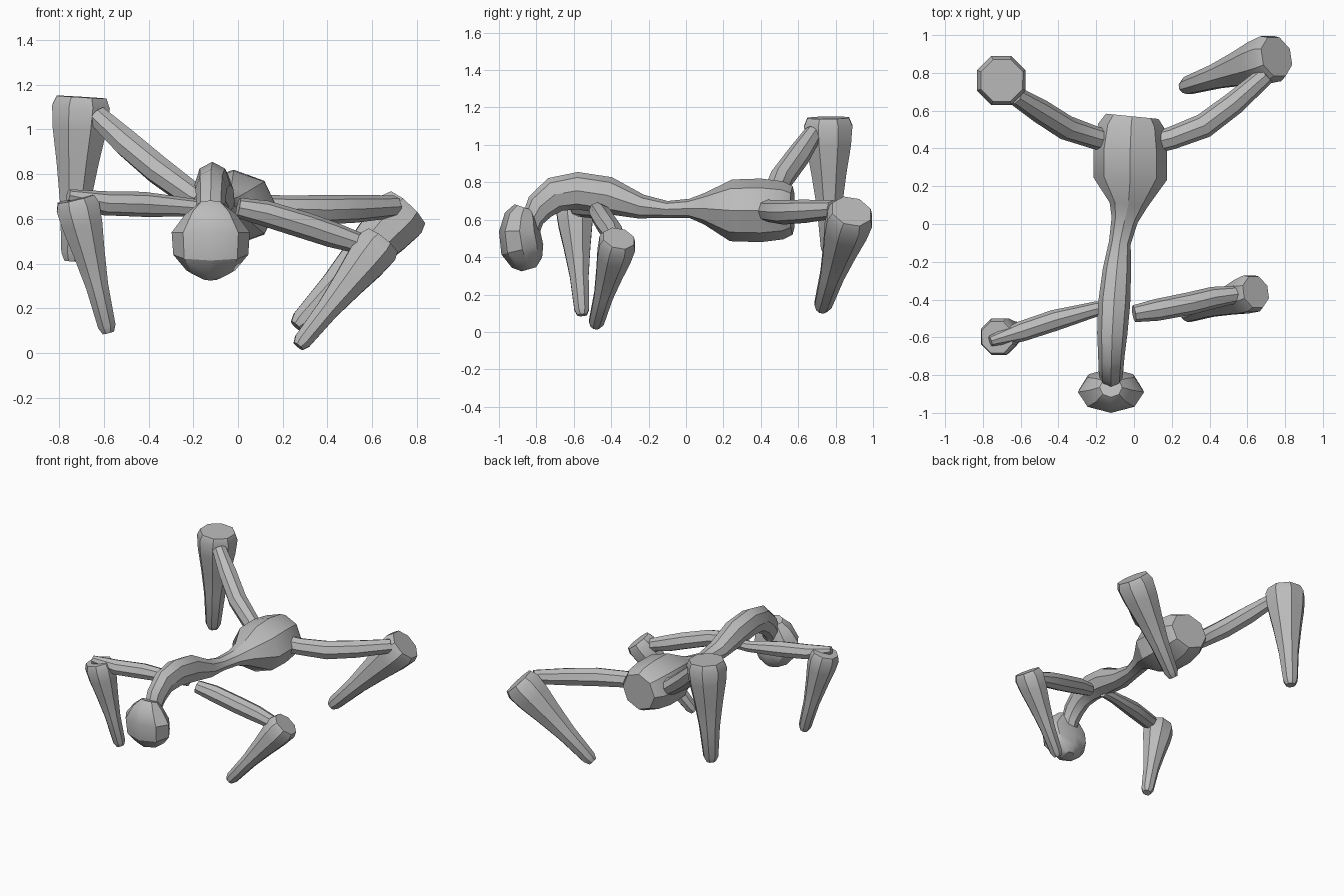
import bpy, bmesh, math
from mathutils import Vector

if "Cube" in bpy.data.objects:
    bpy.data.objects.remove(bpy.data.objects["Cube"])

SIDES = 8
grey = bpy.data.materials.new("grey")
grey.diffuse_color = (0.5, 0.5, 0.5, 1)
grey.use_nodes = True
grey.node_tree.nodes["Principled BSDF"].inputs["Base Color"].default_value = grey.diffuse_color


def loft(name, rings, side_ref=None, phase=0.0):
    """Octagonal tube; each ring is (centre, side radius, up radius)."""
    bm = bmesh.new()
    centres = [Vector(r[0]) for r in rings]
    loops = []
    for i, (c, rs, ru) in enumerate(rings):
        tangent = (centres[min(i + 1, len(rings) - 1)] - centres[max(i - 1, 0)]).normalized()
        if side_ref:
            side = Vector(side_ref)
            side = (side - tangent * side.dot(tangent)).normalized()
        else:
            side = tangent.cross(Vector((0, 0, 1))).normalized()
        up = side.cross(tangent)
        loop = []
        for k in range(SIDES):
            a = 2 * math.pi * k / SIDES + phase
            loop.append(bm.verts.new(centres[i] + side * rs * math.cos(a) + up * ru * math.sin(a)))
        loops.append(loop)
    for a, b in zip(loops, loops[1:]):
        for k in range(SIDES):
            n = (k + 1) % SIDES
            bm.faces.new((a[k], a[n], b[n], b[k]))
    bm.faces.new(loops[0])
    bm.faces.new(loops[-1])
    bmesh.ops.recalc_face_normals(bm, faces=bm.faces)
    mesh = bpy.data.meshes.new(name)
    bm.to_mesh(mesh)
    bm.free()
    mesh.materials.append(grey)
    obj = bpy.data.objects.new(name, mesh)
    bpy.context.collection.objects.link(obj)
    bpy.ops.object.select_all(action='DESELECT')
    obj.select_set(True)
    bpy.context.view_layer.objects.active = obj
    bpy.ops.object.shade_smooth_by_angle(angle=math.radians(32))
    return obj


def lower_leg(name, knee, foot, radius, foot_radius):
    """Tapered shin with a bevelled knee cap and a blunt foot."""
    knee, foot = Vector(knee), Vector(foot)
    profile = [(0, radius * .86), (.06, radius), (.2, radius * .93), (.4, radius * .73),
               (.65, radius * .52), (.95, foot_radius), (1, foot_radius * .65)]
    loft(name, [(knee.lerp(foot, t), r, r) for t, r in profile],
         side_ref=(0, 1, 0), phase=math.pi / 8)


def upper_leg(name, path):
    loft(name, [(p[:3], p[3], p[3]) for p in path])


X = (1, 0, 0)

# Body: abdomen, thin waist and arched neck in one tube
loft("body", [
    ((-0.01, 0.57, 0.65), .14, .13), ((-0.015, 0.52, 0.65), .175, .155),
    ((-0.02, 0.40, 0.65), .195, .17), ((-0.02, 0.24, 0.65), .195, .165),
    ((-0.03, 0.10, 0.66), .10, .085), ((-0.05, 0.02, 0.66), .07, .052),
    ((-0.075, -0.10, 0.655), .058, .045), ((-0.09, -0.24, 0.67), .075, .065),
    ((-0.105, -0.42, 0.73), .085, .10), ((-0.115, -0.58, 0.755), .08, .10),
    ((-0.12, -0.70, 0.735), .07, .095), ((-0.122, -0.78, 0.67), .065, .08),
    ((-0.122, -0.82, 0.60), .06, .06), ((-0.122, -0.84, 0.52), .05, .05)],
    side_ref=X)

# Head
loft("head", [((-0.122, y, z), rx, ry) for y, z, rx, ry in (
    (-.865, .665, .06, .055), (-.88, .62, .115, .09), (-.89, .54, .175, .11),
    (-.875, .44, .168, .115), (-.85, .37, .11, .085), (-.84, .335, .04, .04))],
    side_ref=X)

# Rear legs
upper_leg("rear_left_upper_leg", [
    (-0.10, 0.44, 0.66, .06), (-0.20, 0.455, 0.70, .06), (-0.36, 0.51, 0.82, .066),
    (-0.50, 0.60, 0.94, .064), (-0.63, 0.68, 1.06, .05)])
lower_leg("rear_left_lower_leg", (-0.70, 0.76, 1.145), (-0.745, 0.77, 0.41), .14, .052)
upper_leg("rear_right_upper_leg", [
    (0.10, 0.43, 0.65, .06), (0.20, 0.455, 0.645, .06), (0.37, 0.52, 0.64, .066),
    (0.53, 0.64, 0.645, .062), (0.70, 0.79, 0.655, .05)])
lower_leg("rear_right_lower_leg", (0.755, 0.885, 0.645), (0.26, 0.725, 0.12), .132, .05)

# Front legs
upper_leg("front_left_upper_leg", [
    (-0.10, -0.44, 0.65, .035), (-0.20, -0.45, 0.65, .04), (-0.42, -0.51, 0.665, .056),
    (-0.60, -0.57, 0.67, .054), (-0.76, -0.62, 0.705, .028)])
lower_leg("front_left_lower_leg", (-0.725, -0.60, 0.69), (-0.58, -0.555, 0.09), .105, .043)
upper_leg("front_right_upper_leg", [
    (0.0, -0.475, 0.65, .045), (0.12, -0.455, 0.625, .058), (0.30, -0.42, 0.57, .06),
    (0.42, -0.39, 0.53, .058), (0.56, -0.37, 0.485, .045)])
lower_leg("front_right_lower_leg", (0.645, -0.36, 0.50), (0.27, -0.485, 0.03), .105, .043)
